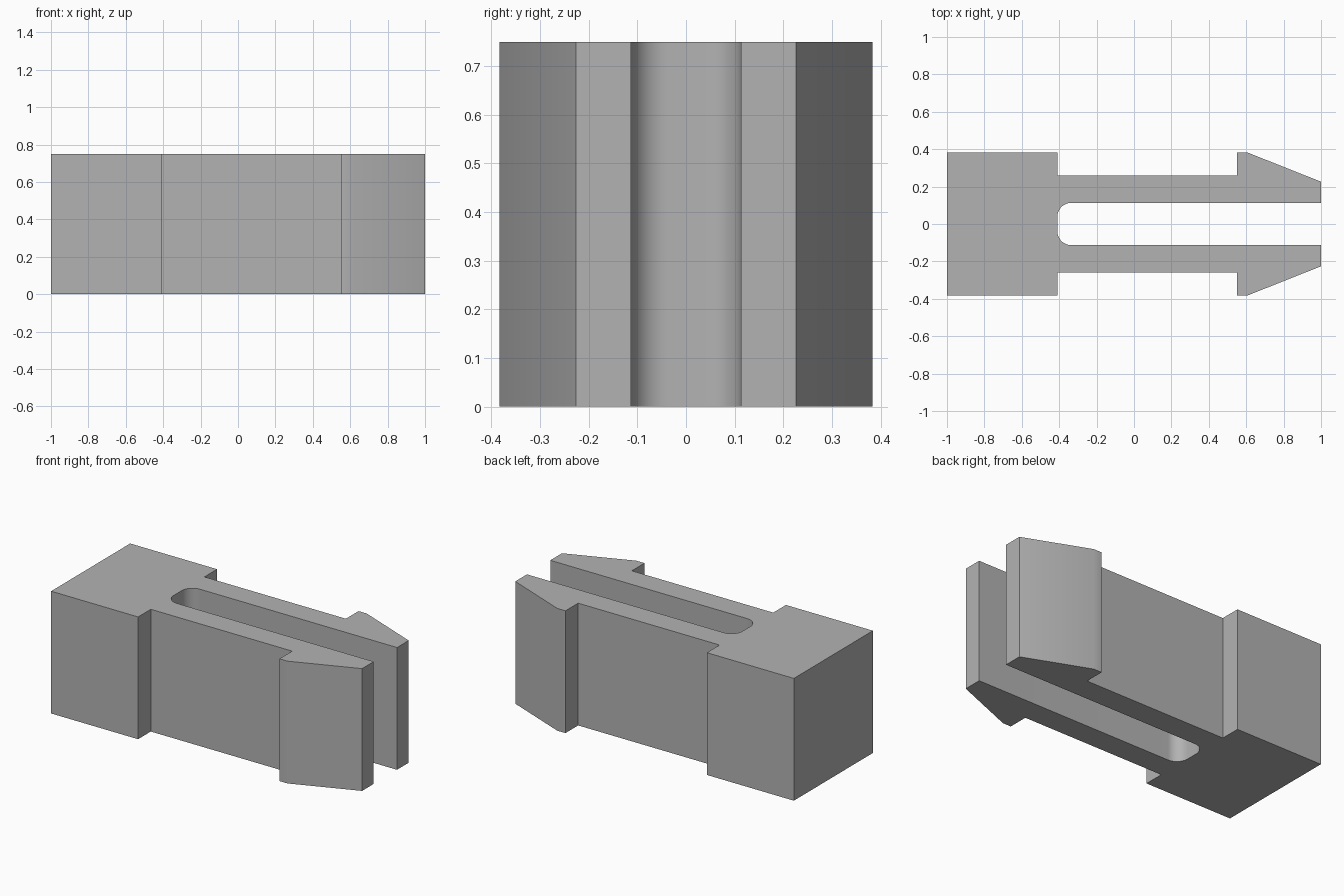
import bpy, bmesh
from math import sin, cos, pi, radians

HEIGHT = 0.75
SLOT_END, SLOT_HALF, FILLET = -0.41, 0.113, 0.075

cube = bpy.data.objects.get("Cube")
if cube:
    bpy.data.objects.remove(cube, do_unlink=True)

# Plain grey plastic
grey = bpy.data.materials.new("grey_plastic")
grey.use_nodes = True
colour = (0.45, 0.45, 0.45, 1)
grey.diffuse_color = colour
grey.node_tree.nodes["Principled BSDF"].inputs["Base Color"].default_value = colour

# Half outline: block, arm, barbed tip
half = [(-1, 0.383), (SLOT_END, 0.383), (SLOT_END, 0.26), (0.55, 0.26),
        (0.55, 0.383), (0.605, 0.383), (1, 0.226), (1, SLOT_HALF)]

# Rounded inner corner of the slot
STEPS = 12
for i in range(STEPS + 1):
    a = pi / 2 * (1 + i / STEPS)
    half.append((SLOT_END + FILLET + FILLET * cos(a),
                 SLOT_HALF - FILLET + FILLET * sin(a)))

# Mirror the half into a closed outline and extrude it upwards
outline = half + [(x, -y) for x, y in reversed(half)]
bm = bmesh.new()
base = bm.faces.new([bm.verts.new((x, y, 0)) for x, y in outline])
result = bmesh.ops.extrude_face_region(bm, geom=[base], use_keep_orig=True)
top = [v for v in result["geom"] if isinstance(v, bmesh.types.BMVert)]
bmesh.ops.translate(bm, verts=top, vec=(0, 0, HEIGHT))
bmesh.ops.recalc_face_normals(bm, faces=bm.faces)

mesh = bpy.data.meshes.new("snap_clip")
bm.to_mesh(mesh)
bm.free()
mesh.materials.append(grey)
clip = bpy.data.objects.new("snap_clip", mesh)
bpy.context.collection.objects.link(clip)

# Smooth the fillets while keeping the edges sharp
bpy.context.view_layer.objects.active = clip
clip.select_set(True)
bpy.ops.object.shade_smooth_by_angle(angle=radians(30))
